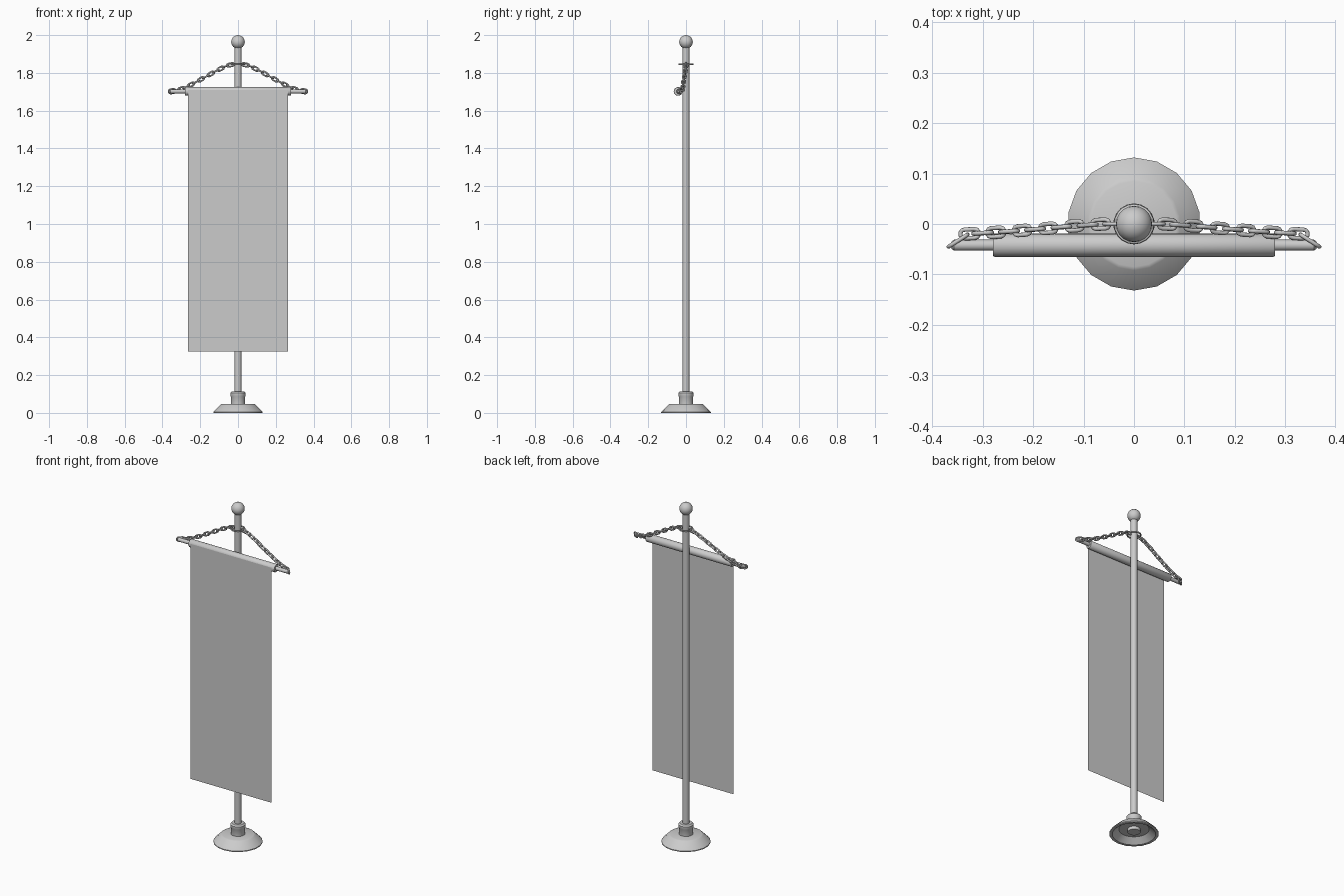
import bpy, bmesh, math
from mathutils import Vector, Matrix

if "Cube" in bpy.data.objects:
    bpy.data.objects.remove(bpy.data.objects["Cube"])


def finish(name, bm, angle=35):
    bmesh.ops.recalc_face_normals(bm, faces=bm.faces)
    me = bpy.data.meshes.new(name)
    bm.to_mesh(me)
    bm.free()
    ob = bpy.data.objects.new(name, me)
    bpy.context.collection.objects.link(ob)
    bpy.context.view_layer.objects.active = ob
    ob.select_set(True)
    bpy.ops.object.shade_smooth_by_angle(angle=math.radians(angle))
    ob.select_set(False)
    return ob


def lathe(name, profile, sides, matrix=Matrix()):
    """Spin (radius, height) points around z; radius 0 closes an end."""
    bm = bmesh.new()
    vs = [bm.verts.new((0, r, z)) for r, z in profile]
    es = [bm.edges.new(p) for p in zip(vs, vs[1:])]
    bmesh.ops.spin(bm, geom=vs + es, cent=(0, 0, 0), axis=(0, 0, 1),
                   angle=math.tau, steps=sides)
    bmesh.ops.remove_doubles(bm, verts=bm.verts, dist=1e-5)
    bmesh.ops.transform(bm, matrix=matrix, verts=bm.verts)
    return finish(name, bm)


def add_link(bm, center, direction, normal, length, width, wire):
    """Stadium-shaped chain link lying in the plane across 'normal'."""
    u = Vector(direction).normalized()
    n = Vector(normal)
    n = (n - u * n.dot(u)).normalized()
    v = n.cross(u)
    rad = width / 2 - wire
    half = length / 2 - width / 2
    rings = []
    for s in (1, -1):
        for k in range(6):
            a = -math.pi / 2 + math.pi * k / 5
            out = (u * math.cos(a) + v * math.sin(a)) * s
            base = Vector(center) + u * half * s + out * rad
            rings.append([bm.verts.new(base + (out * math.cos(b) + n * math.sin(b)) * wire)
                          for b in (math.tau * j / 8 for j in range(8))])
    for i, r in enumerate(rings):
        q = rings[(i + 1) % len(rings)]
        for j in range(8):
            bm.faces.new((r[j], r[(j + 1) % 8], q[(j + 1) % 8], q[j]))


# Hollow foot with a collar plug underneath
lathe("base", [(0, 0.012), (0.034, 0.012), (0.034, 0.03), (0.082, 0.03), (0.117, 0),
               (0.132, 0), (0.132, 0.005), (0.092, 0.045), (0.085, 0.048), (0, 0.048)], 18)
lathe("collar", [(0, 0.04), (0.038, 0.04), (0.038, 0.085), (0.041, 0.09),
                 (0.041, 0.105), (0.034, 0.113), (0, 0.113)], 18)

# Pole and ball finial
lathe("pole", [(0, 0.03), (0.0185, 0.03), (0.0185, 1.94), (0, 1.94)], 16)
lathe("finial", [(0.036 * math.sin(math.pi * i / 12), 1.964 - 0.036 * math.cos(math.pi * i / 12))
                 for i in range(13)], 20)

# Crossbar with the cloth sleeve around it
side = Matrix.Translation((0, -0.042, 1.702)) @ Matrix.Rotation(math.pi / 2, 4, 'Y')
lathe("crossbar", [(0, -0.362), (0.007, -0.362), (0.011, -0.357), (0.011, 0.357),
                   (0.007, 0.362), (0, 0.362)], 16, side)
lathe("sleeve", [(0, -0.28), (0.021, -0.28), (0.023, -0.277), (0.023, 0.277),
                 (0.021, 0.28), (0, 0.28)], 20, side)

# Hanging cloth
bm = bmesh.new()
bm.faces.new([bm.verts.new((x, -0.0655, z)) for x, z in
              ((-0.265, 0.325), (0.265, 0.325), (0.265, 1.71), (-0.265, 1.71))])
finish("banner", bm)

# Ring round the pole that carries the chain
lathe("pole_ring", [(0.036 + 0.0045 * math.cos(math.tau * i / 8),
                     1.845 + 0.0045 * math.sin(math.tau * i / 8)) for i in range(9)], 20)

# Chain: links alternate flat and upright along a sagging path
PATH = [(0.02, 0.0, 1.847), (0.06, 0.0, 1.838), (0.12, -0.004, 1.808), (0.175, -0.009, 1.777),
        (0.25, -0.015, 1.737), (0.30, -0.018, 1.715), (0.36, -0.021, 1.70)]


def on_path(x):
    for a, b in zip(PATH, PATH[1:]):
        if x <= b[0]:
            break
    return Vector(a).lerp(Vector(b), (x - a[0]) / (b[0] - a[0]))


bm = bmesh.new()
for i in range(-1, 11):
    x = 0.066 + 0.026 * i
    normal = (0, 0, 1) if i % 2 == 0 else (0, 1, 0)
    add_link(bm, on_path(x), on_path(x + 0.012) - on_path(x - 0.012), normal,
             0.047, 0.026, 0.0043)
# End link looped over the tip of the bar
add_link(bm, (0.349, -0.033, 1.703), (0.042, -0.027, -0.004), (0.54, 0.84, 0),
         0.054, 0.032, 0.004)
bmesh.ops.mirror(bm, geom=bm.verts[:] + bm.edges[:] + bm.faces[:], axis='X', merge_dist=0)
finish("chain", bm, 60)
